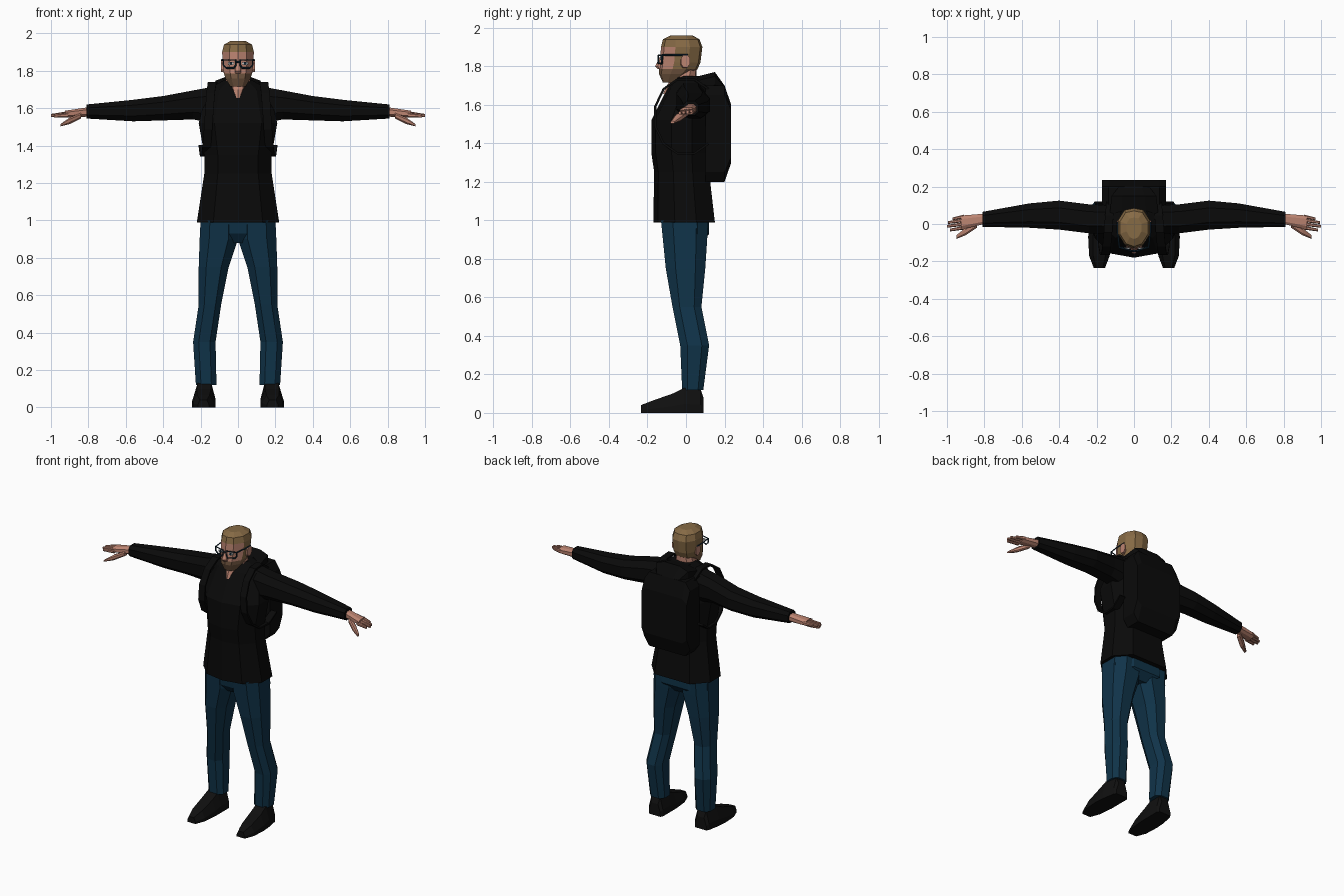
import bpy, bmesh
from math import sin, cos, radians
from mathutils import Vector

cube = bpy.data.objects.get("Cube")
if cube:
    bpy.data.objects.remove(cube)


def material(name, red, green, blue):
    m = bpy.data.materials.new(name)
    m.use_nodes = True
    colour = (red, green, blue, 1)
    m.diffuse_color = colour
    m.node_tree.nodes["Principled BSDF"].inputs["Base Color"].default_value = colour
    return m


skin = material("skin", .5, .23, .165)
hair = material("hair brown", .24, .145, .06)
beard = material("beard brown", .18, .1, .055)
denim = material("blue denim", .005, .033, .066)
knit = material("black knit", .003, .003, .003)
leather = material("black leather", .005, .005, .005)
frame = material("dark blue frame", .006, .02, .035)
white = material("eye white", .5, .5, .5)


def symmetric(*half):
    """Close a half outline, given from front to back, by mirroring it across x."""
    return list(half) + [(-u, v) for u, v in reversed(half) if u]


def chamfered(c):
    return symmetric((c, -1), (1, -c), (1, c), (c, 1))


OCTAGON = chamfered(.5)
BOX = chamfered(.8)
TORSO = symmetric((0, -1), (.6, -.85), (1, -.3), (1, .4), (.6, 1))
SKULL = symmetric((0, -1), (.55, -.85), (1, -.3), (1, .4), (.6, .9), (0, 1))
SHOE = symmetric((1, -1), (1, -.3), (.6, 1))


def link(name, data, *mats):
    for m in mats:
        data.materials.append(m)
    ob = bpy.data.objects.new(name, data)
    bpy.context.collection.objects.link(ob)
    return ob


def mesh_object(name, bm, *mats):
    bmesh.ops.recalc_face_normals(bm, faces=bm.faces)
    mesh = bpy.data.meshes.new(name)
    bm.to_mesh(mesh)
    bm.free()
    return link(name, mesh, *mats)


def loft(name, axis, outline, rings, *mats, side=1, rule=None):
    """Skin an outline through rings of (position, u low, u high, v low, v high)."""
    bm = bmesh.new()
    loops = []
    for position, u_low, u_high, v_low, v_high in rings:
        loop = []
        for u, v in outline:
            co = [(u_low + u_high + u * (u_high - u_low)) / 2,
                  (v_low + v_high + v * (v_high - v_low)) / 2]
            co.insert("xyz".index(axis), position)
            co[0] *= side
            loop.append(bm.verts.new(co))
        loops.append(loop)
    for lower, upper in zip(loops, loops[1:]):
        for i in range(len(outline)):
            bm.faces.new((lower[i - 1], lower[i], upper[i], upper[i - 1]))
    bm.faces.new(loops[0])
    bm.faces.new(loops[-1])
    if rule:
        for face in bm.faces:
            face.material_index = rule(face.calc_center_median())
    return mesh_object(name, bm, *mats)


def centred(*rows):
    """Rings symmetric about x, given as (position, half width, v low, v high)."""
    return [(position, -half, half, low, high) for position, half, low, high in rows]


def plate(name, front, thickness, centre_x, centre_z, half_width, half_height, mat, side):
    """A thin octagonal plate facing the front."""
    loft(name, "y", OCTAGON, [
        (y, centre_x - half_width, centre_x + half_width,
         centre_z - half_height, centre_z + half_height)
        for y in (front, front + thickness)], mat, side=side)


def ribbon(name, points, width, thickness, mat):
    bm = bmesh.new()
    across = Vector((width / 2, 0, 0))
    rows = [[bm.verts.new(Vector(p) + s * across) for s in (-1, 1)] for p in points]
    for (a, b), (c, d) in zip(rows, rows[1:]):
        bm.faces.new((a, b, d, c))
    solid = mesh_object(name, bm, mat).modifiers.new("thickness", "SOLIDIFY")
    solid.thickness = thickness
    solid.offset = 0


def wire(name, points, side, cyclic=False):
    """A thin square wire for the glasses."""
    curve = bpy.data.curves.new(name, "CURVE")
    curve.dimensions = "3D"
    curve.bevel_depth = .005
    curve.bevel_resolution = 0
    spline = curve.splines.new("POLY")
    spline.points.add(len(points) - 1)
    for point, (x, y, z) in zip(spline.points, points):
        point.co = (x * side, y, z, 1)
    spline.use_cyclic_u = cyclic
    link(name, curve, frame)


# Jumper, hood and jeans seat
loft("jumper_body", "z", TORSO, centred(
    (.99, .22, -.17, .15), (1.25, .18, -.165, .12), (1.35, .18, -.18, .12),
    (1.52, .21, -.18, .12), (1.7, .165, -.09, .13), (1.75, .075, -.05, .1)), knit)
loft("hood", "y", OCTAGON, centred(
    (-.06, .075, 1.67, 1.71), (.05, .13, 1.66, 1.745),
    (.15, .12, 1.68, 1.77), (.2, .08, 1.68, 1.7)), knit)
loft("jeans_seat", "z", OCTAGON, centred(
    (.88, .06, -.08, .08), (.93, .2, -.12, .12), (1, .2, -.13, .12)), denim)

# Backpack
loft("backpack", "y", BOX, centred(
    (.1, .17, 1.2, 1.7), (.2, .17, 1.2, 1.7), (.235, .17, 1.3, 1.6)), knit)

# Neck, showing in the open collar
loft("neck", "z", SKULL, centred(
    (1.655, .015, -.12, 0), (1.7, .045, -.1, .04),
    (1.745, .065, -.07, .055), (1.8, .055, -.04, .055)), skin)


def head_colour(centre):
    if centre.z > 1.9 or (centre.y > -.04 and centre.z > 1.8):
        return 1
    return 2 if centre.z < 1.79 and centre.y < .02 else 0


# Head, with hair and beard by region
loft("head", "z", SKULL, centred(
    (1.715, .04, -.12, -.05), (1.76, .067, -.14, .03), (1.785, .075, -.14, .06),
    (1.82, .08, -.135, .075), (1.9, .085, -.13, .085), (1.94, .075, -.12, .07),
    (1.96, .04, -.08, .035)), skin, hair, beard, rule=head_colour)
loft("nose", "z", SKULL, centred(
    (1.785, .014, -.147, -.12), (1.8, .017, -.16, -.12), (1.85, .007, -.135, -.12)), skin)

for label, side in (("left", 1), ("right", -1)):
    # Sleeve
    loft(label + "_sleeve", "x", OCTAGON, [
        (.13, -.05, .1, 1.52, 1.715), (.24, -.05, .105, 1.54, 1.695),
        (.4, -.03, .125, 1.535, 1.665), (.56, -.02, .11, 1.53, 1.645),
        (.81, -.015, .065, 1.545, 1.62)], knit, side=side)

    # Hand
    loft(label + "_palm", "x", OCTAGON, [
        (.8, 0, .055, 1.555, 1.605), (.925, -.03, .045, 1.55, 1.587)], skin, side=side)
    loft(label + "_thumb", "x", OCTAGON, [
        (.84, -.02, .02, 1.545, 1.575), (.9, -.06, -.02, 1.515, 1.55),
        (.95, -.08, -.06, 1.503, 1.515)], skin, side=side)
    for i, tip in enumerate((.985, 1, .995, .97)):
        y = -.02 + i * .02
        z = 1.56 + i * .003
        loft(f"{label}_finger_{i}", "x", OCTAGON, [
            (.91, y - .01, y + .01, z - .01, z + .015),
            (tip, y - .02, y - .005, z - .01, z + .005)], skin, side=side)

    # Jeans leg
    loft(label + "_leg", "z", OCTAGON, [
        (.12, .115, .225, -.02, .09), (.35, .12, .24, -.03, .12),
        (.55, .09, .21, -.07, .08), (.75, .05, .21, -.105, .1),
        (.9, 0, .205, -.12, .11), (1, 0, .2, -.13, .115)], denim, side=side)

    # Shoe, flat on the ground
    loft(label + "_shoe", "y", SHOE, [
        (y, inner, outer, 0, height) for y, inner, outer, height in (
            (-.235, .155, .215, .04), (-.17, .13, .24, .065), (-.07, .12, .245, .1),
            (-.01, .12, .24, .13), (.075, .12, .225, .125), (.09, .13, .215, .08))],
        leather, side=side)

    # Backpack strap, looping over the shoulder and under the arm
    loop = []
    for step in range(10):
        angle = radians(step * 30 - 45)
        loop.append((side * (.125 + step * .007), -.165 * sin(angle), 1.54 + .2 * cos(angle)))
    ribbon(label + "_strap", loop, .045, .012, knit)

    # Ear and eye
    loft(label + "_ear", "x", OCTAGON, [
        (.07, -.03, .01, 1.79, 1.85), (.09, -.025, .02, 1.795, 1.86)], skin, side=side)
    plate(label + "_eye", -.134, .009, .038, 1.84, .016, .008, white, side)
    plate(label + "_pupil", -.136, .009, .038, 1.84, .007, .007, frame, side)

    # Glasses
    inner, outer, top, bottom = .012, .078, 1.858, 1.815
    front, corner = -.144, -.125
    wire(label + "_rim", [
        (inner, front, top), (outer, corner, top),
        (outer, corner, bottom + .015), (outer - .015, corner, bottom),
        (inner + .01, front, bottom), (inner, front, bottom + .015)], side, cyclic=True)
    wire(label + "_temple", [(outer, corner, top), (.088, -.04, top), (.088, .01, top)], side)
    wire(label + "_bridge", [(0, front, top - .01), (inner, front, top - .01)], side)
